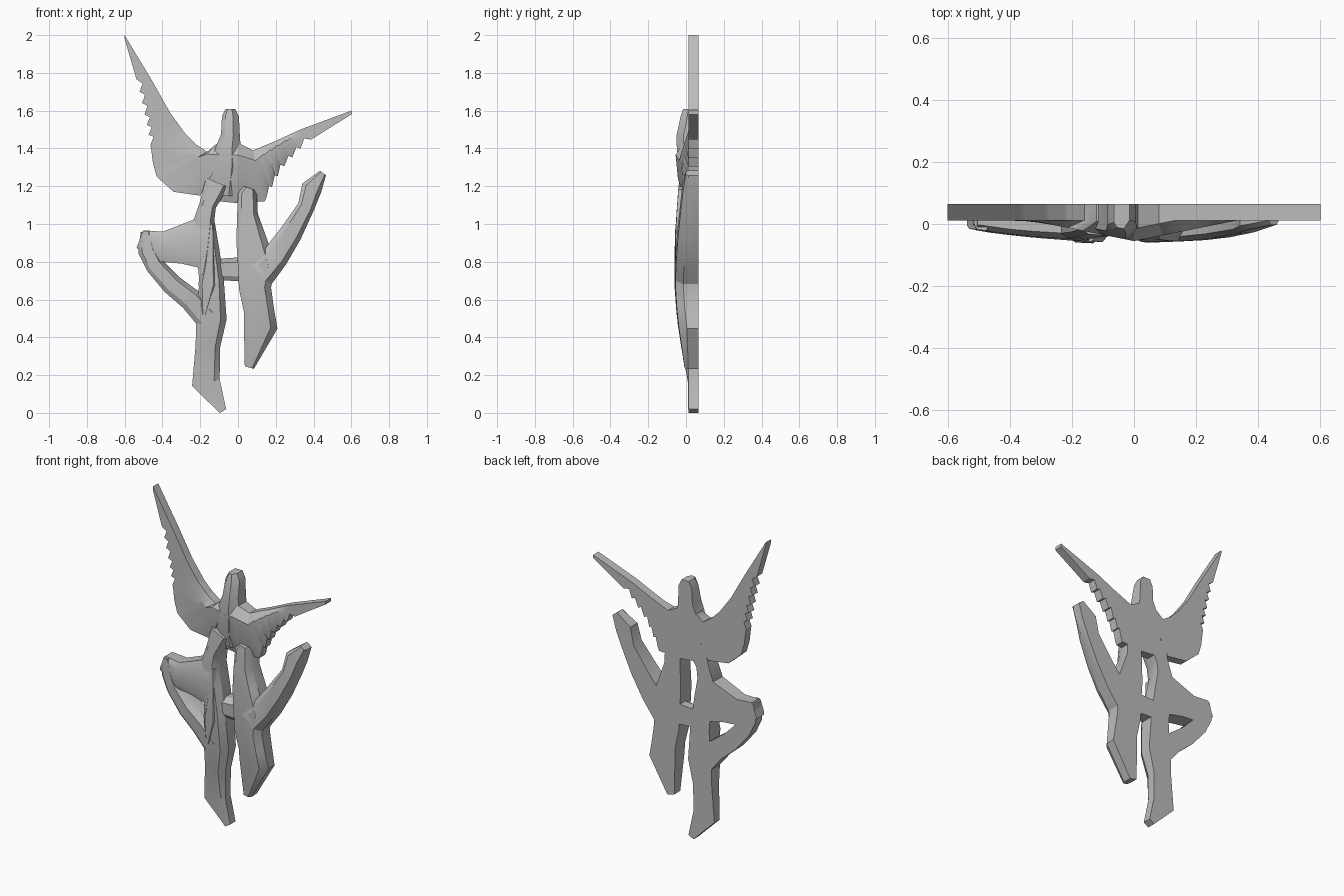
import bpy
import bmesh
import math
from mathutils import Vector

BACK = 0.065
THIN = 0.012

# Remove the default cube only
cube = bpy.data.objects.get("Cube")
if cube:
    bpy.data.objects.remove(cube, do_unlink=True)

# Single stone colour
stone = bpy.data.materials.new("stone_grey")
stone.use_nodes = True
colour = (0.5, 0.5, 0.5, 1)
stone.diffuse_color = colour
shader = next(node for node in stone.node_tree.nodes if node.type == "BSDF_PRINCIPLED")
shader.inputs["Base Color"].default_value = colour


def hand_front(point):
    """Hands bulge most around the palms and sink towards every tip."""
    steepness = 0.1 if point.y > 0.75 else 0.2
    return -0.06 + steepness * (point.y - 0.75) ** 2 + 0.15 * point.x ** 2


def bird_front(point):
    """The bird bulges at the breast and sinks towards wings, crown and tail."""
    crown = 0.3 * max(0, point.y - 1.5)
    tail = 0.2 * max(0, 1.3 - point.y)
    return -0.055 + 0.2 * abs(point.x) + crown + tail


def loft_relief(name, edge_pairs, front_rule, bevels, shoulders):
    """Loft a flat-backed relief between pairs of left and right edge points."""
    bm = bmesh.new()
    rings = []
    for left, right in edge_pairs:
        ring = [bm.verts.new((left.x, BACK, left.y))]
        for across, drop in zip((0, *shoulders, 1), (bevels[0], 0, 0, bevels[1])):
            point = left.lerp(right, across)
            depth = min(front_rule(point) + drop, THIN)
            ring.append(bm.verts.new((point.x, depth, point.y)))
        ring.append(bm.verts.new((right.x, BACK, right.y)))
        rings.append(ring)
    for ring, following in zip(rings, rings[1:]):
        for i in range(len(ring)):
            bm.faces.new((ring[i - 1], ring[i], following[i], following[i - 1]))
    bm.faces.new(rings[0])
    bm.faces.new(rings[-1])
    bmesh.ops.recalc_face_normals(bm, faces=bm.faces[:])
    mesh = bpy.data.meshes.new(name)
    bm.to_mesh(mesh)
    bm.free()
    mesh.materials.append(stone)
    part = bpy.data.objects.new(name, mesh)
    bpy.context.collection.objects.link(part)
    bpy.ops.object.select_all(action="DESELECT")
    part.select_set(True)
    bpy.context.view_layer.objects.active = part
    bpy.ops.object.shade_smooth_by_angle(angle=math.radians(30))


def limb(name, path, front_rule=hand_front, bevels=(0.015, 0.04), shoulders=(0.2, 0.8)):
    """Sweep a bevelled section along a path of (x, z, width), square to the path."""
    points = [Vector((x, z)) for x, z, width in path]
    edge_pairs = []
    for i, point in enumerate(points):
        before = points[max(i - 1, 0)]
        after = points[min(i + 1, len(points) - 1)]
        direction = (after - before).normalized()
        half = Vector((-direction.y, direction.x)) * path[i][-1] / 2
        edge_pairs.append((point - half, point + half))
    loft_relief(name, edge_pairs, front_rule, bevels, shoulders)


def wing(name, stations, feathered, steps=9, notch=0.025):
    """Join trailing and leading edges, cutting sawtooth feathers in some spans."""
    edge_pairs = []
    for span, (start, end) in enumerate(zip(stations, stations[1:])):
        for step in range(steps):
            blend = step / steps
            trailing, leading = (Vector(a).lerp(Vector(b), blend)
                                 for a, b in zip(start, end))
            if span in feathered:
                inward = (leading - trailing).normalized()
                trailing += inward * notch * (2 - step % 3) / 2
            edge_pairs.append((trailing, leading))
    edge_pairs.append(tuple(Vector(point) for point in stations[-1]))
    loft_relief(name, edge_pairs, bird_front, bevels=(0.02, 0.04), shoulders=(0.4, 0.8))


# Bird: raised wing, outstretched wing, then head and breast
wing("right_wing", [
    ((-.6, 1.98), (-.6, 2)),
    ((-.53, 1.74), (-.45, 1.75)),
    ((-.49, 1.56), (-.36, 1.59)),
    ((-.46, 1.4), (-.28, 1.48)),
    ((-.45, 1.32), (-.22, 1.42)),
    ((-.43, 1.25), (-.16, 1.38)),
    ((-.34, 1.17), (-.12, 1.42)),
    ((-.2, 1.15), (-.05, 1.42)),
], feathered=(1, 2))

wing("left_wing", [
    ((.6, 1.58), (.6, 1.6)),
    ((.36, 1.43), (.33, 1.5)),
    ((.23, 1.29), (.2, 1.44)),
    ((.14, 1.12), (.08, 1.39)),
    ((0, 1.11), (0, 1.43)),
    ((-.1, 1.12), (-.1, 1.42)),
], feathered=(1, 2))

limb("head_and_breast", [
    (-.04, 1.61, .05),
    (-.04, 1.57, .09),
    (-.04, 1.47, .1),
    (-.05, 1.41, .13),
    (-.06, 1.3, .18),
    (-.07, 1.15, .14),
], front_rule=bird_front, shoulders=(0.2, 0.65))

# First hand: forefinger into wrist, broad palm, outer and folded fingers
limb("right_forefinger_and_wrist", [
    (-.11, 1.22, .13),
    (-.16, 1.1, .09),
    (-.18, 1.02, .11),
    (-.16, .87, .12),
    (-.14, .7, .13),
    (-.14, .5, .16),
    (-.16, .35, .13),
    (-.17, .16, .15),
    (-.08, .01, .04),
])

limb("right_palm", [
    (-.52, .92, .1),
    (-.41, .88, .16),
    (-.31, .89, .2),
    (-.2, .9, .27),
    (-.14, .9, .2),
], bevels=(0.01, 0.015))

limb("right_outer_finger", [
    (-.49, .96, .05),
    (-.48, .86, .1),
    (-.44, .78, .1),
    (-.35, .68, .11),
    (-.25, .6, .12),
    (-.16, .5, .13),
])

limb("right_folded_finger", [
    (-.14, 1, .02),
    (-.15, .8, .06),
    (-.16, .68, .1),
    (-.18, .52, .02),
], front_rule=lambda point: hand_front(point) - 0.005, bevels=(0.015, 0.015))

# Link between the hands
limb("hand_bridge", [
    (-.12, .76, .11),
    (.03, .76, .13),
], front_rule=lambda point: hand_front(point) + 0.03)

# Second hand: upright fingers into wrist, then the outer finger
limb("left_fingers_and_wrist", [
    (.06, 1.19, .06),
    (.05, 1.16, .1),
    (.05, 1.05, .11),
    (.07, .92, .16),
    (.1, .78, .2),
    (.09, .66, .17),
    (.11, .55, .16),
    (.12, .46, .18),
    (.06, .24, .05),
])

limb("left_outer_finger", [
    (.45, 1.27, .04),
    (.39, 1.19, .11),
    (.36, 1.09, .09),
    (.28, .95, .12),
    (.2, .83, .14),
    (.11, .74, .18),
])
